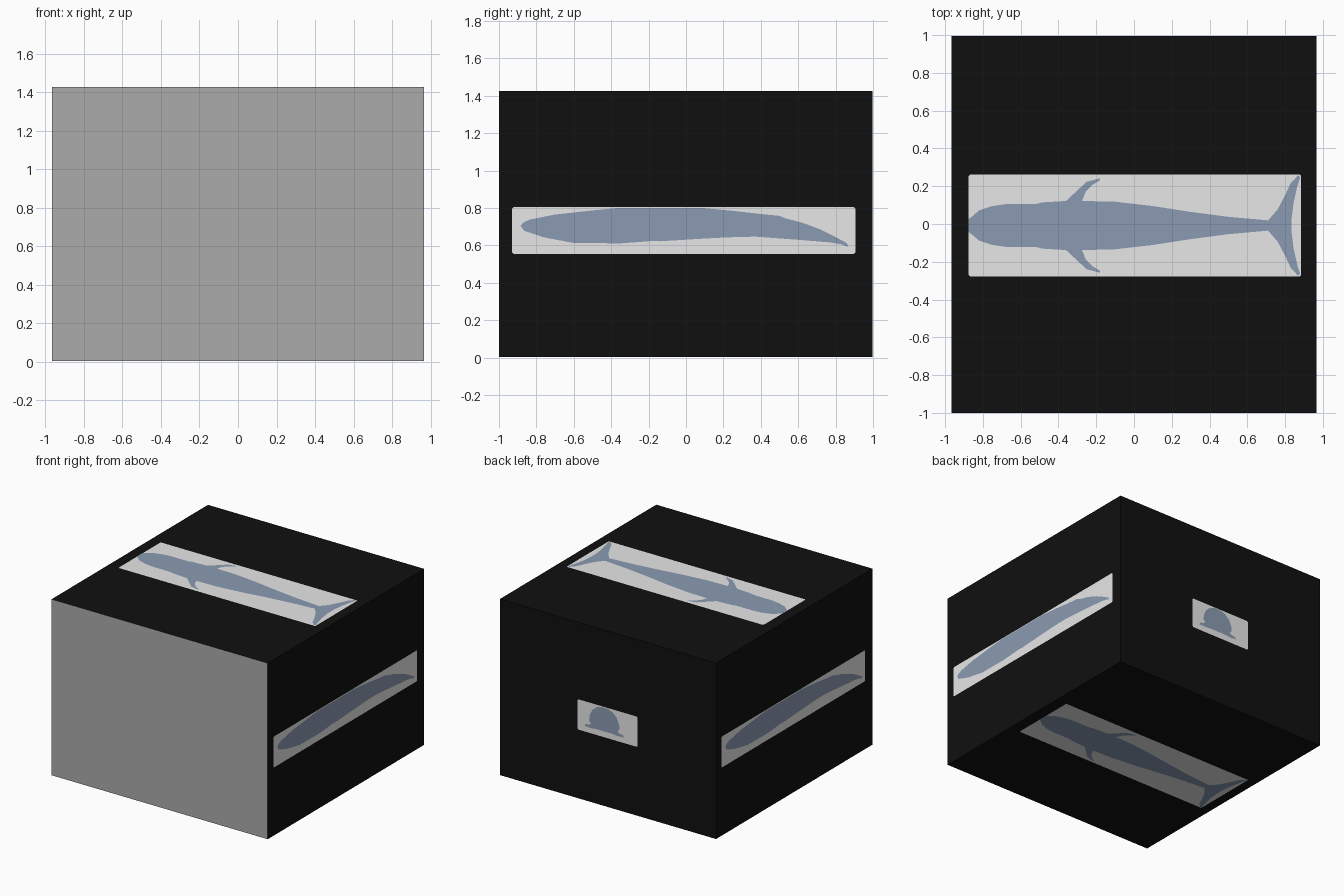
import bpy, bmesh
from mathutils import Vector

if "Cube" in bpy.data.objects:
    bpy.data.objects.remove(bpy.data.objects["Cube"])

X, Y, Z, E = 0.97, 1.0, 1.43, 0.002   # half width, half depth, height, plate step


def material(name, rgb):
    m = bpy.data.materials.new(name)
    m.diffuse_color = (*rgb, 1)
    m.use_nodes = True
    m.node_tree.nodes["Principled BSDF"].inputs["Base Color"].default_value = m.diffuse_color
    return m


BLACK = material("black", (0.005, 0.005, 0.005))
GREY = material("mid grey", (0.407, 0.407, 0.407))
WHITE = material("white", (1, 1, 1))
BLUE = material("slate blue", (0.26, 0.33, 0.445))


def make_object(name, bm, mats):
    me = bpy.data.meshes.new(name)
    bm.to_mesh(me)
    bm.free()
    for m in mats:
        me.materials.append(m)
    ob = bpy.data.objects.new(name, me)
    bpy.context.collection.objects.link(ob)
    return ob


def plate(name, outline, place, outward, mat):
    """Flat painted shape: 2D outline placed on one side of the box."""
    bm = bmesh.new()
    f = bm.faces.new([bm.verts.new(place(u, v)) for u, v in outline])
    f.normal_update()
    if f.normal.dot(Vector(outward)) < 0:
        f.normal_flip()
    make_object(name, bm, [mat])


def rect(u0, u1, v0, v1):
    c = 0.008                            # tiny clipped corners
    return [(u0 + c, v0), (u1 - c, v0), (u1, v0 + c), (u1, v1 - c),
            (u1 - c, v1), (u0 + c, v1), (u0, v1 - c), (u0, v0 + c)]


# Box: black everywhere, grey front
bm = bmesh.new()
bmesh.ops.create_cube(bm, size=1)
for v in bm.verts:
    v.co.x *= 2 * (X - 2 * E)
    v.co.y = -Y if v.co.y < 0 else Y - 2 * E
    v.co.z = 2 * E if v.co.z < 0 else Z - 2 * E
bm.normal_update()
for f in bm.faces:
    f.material_index = 1 if f.normal.y < -0.5 else 0
make_object("box", bm, [BLACK, GREY])

# Whale side profile (y, z)
side = [(-.885, .705), (-.87, .722), (-.835, .738), (-.70, .765), (-.52, .785),
        (-.38, .799), (.10, .799), (.25, .785), (.40, .768), (.50, .758),
        (.53, .745), (.62, .722), (.72, .685), (.80, .645), (.86, .612),
        (.868, .592), (.83, .606), (.77, .616), (.60, .63), (.37, .647),
        (.22, .643), (.07, .635), (-.14, .622), (-.16, .625), (-.35, .611),
        (-.60, .613), (-.76, .643), (-.865, .678)]

# Whale from above, half outline (x, y), head to fluke, mirrored
half_top = [(-.875, .035), (-.855, .05), (-.82, .08), (-.75, .103), (-.68, .113),
            (-.52, .113), (-.49, .122), (-.36, .13), (-.29, .195), (-.25, .232),
            (-.18, .25), (-.18, .24), (-.22, .215), (-.255, .18), (-.275, .13),
            (-.10, .126), (.10, .103), (.30, .072), (.50, .046), (.71, .027),
            (.76, .085), (.80, .16), (.83, .225), (.868, .265), (.88, .255),
            (.865, .21), (.845, .12), (.835, .04)]
top = [(x, y - .008) for x, y in half_top] + [(x, -y - .008) for x, y in reversed(half_top)]

# Whale head-on, half outline (x, z), mirrored
half_end = [(.03, .799), (.07, .785), (.11, .75), (.133, .70), (.135, .66),
            (.12, .645), (.13, .63), (.17, .622), (.175, .605), (.12, .603),
            (.07, .608)]
end = [(.03 + x, z) for x, z in half_end] + [(.03 - x, z) for x, z in reversed(half_end)]

side_card = rect(-.93, .905, .555, .805)
top_card = rect(-.875, .885, -.278, .262)
end_card = rect(-.265, .27, .56, .805)

# Each side: card, whale, placement with depth below the outer plane, outward direction
sides = {
    "right": (side_card, side, lambda d: lambda u, v: (X - d, u, v), (1, 0, 0)),
    "left": (side_card, side, lambda d: lambda u, v: (-X + d, -u, v), (-1, 0, 0)),
    "top": (top_card, top, lambda d: lambda u, v: (u, v, Z - d), (0, 0, 1)),
    "bottom": (top_card, top, lambda d: lambda u, v: (-u, v, d), (0, 0, -1)),
    "back": (end_card, end, lambda d: lambda u, v: (u, Y - d, v), (0, 1, 0)),
}
for name, (card, whale, place, outward) in sides.items():
    plate(name + "_card", card, place(E), outward, WHITE)
    plate(name + "_whale", whale, place(0), outward, BLUE)
